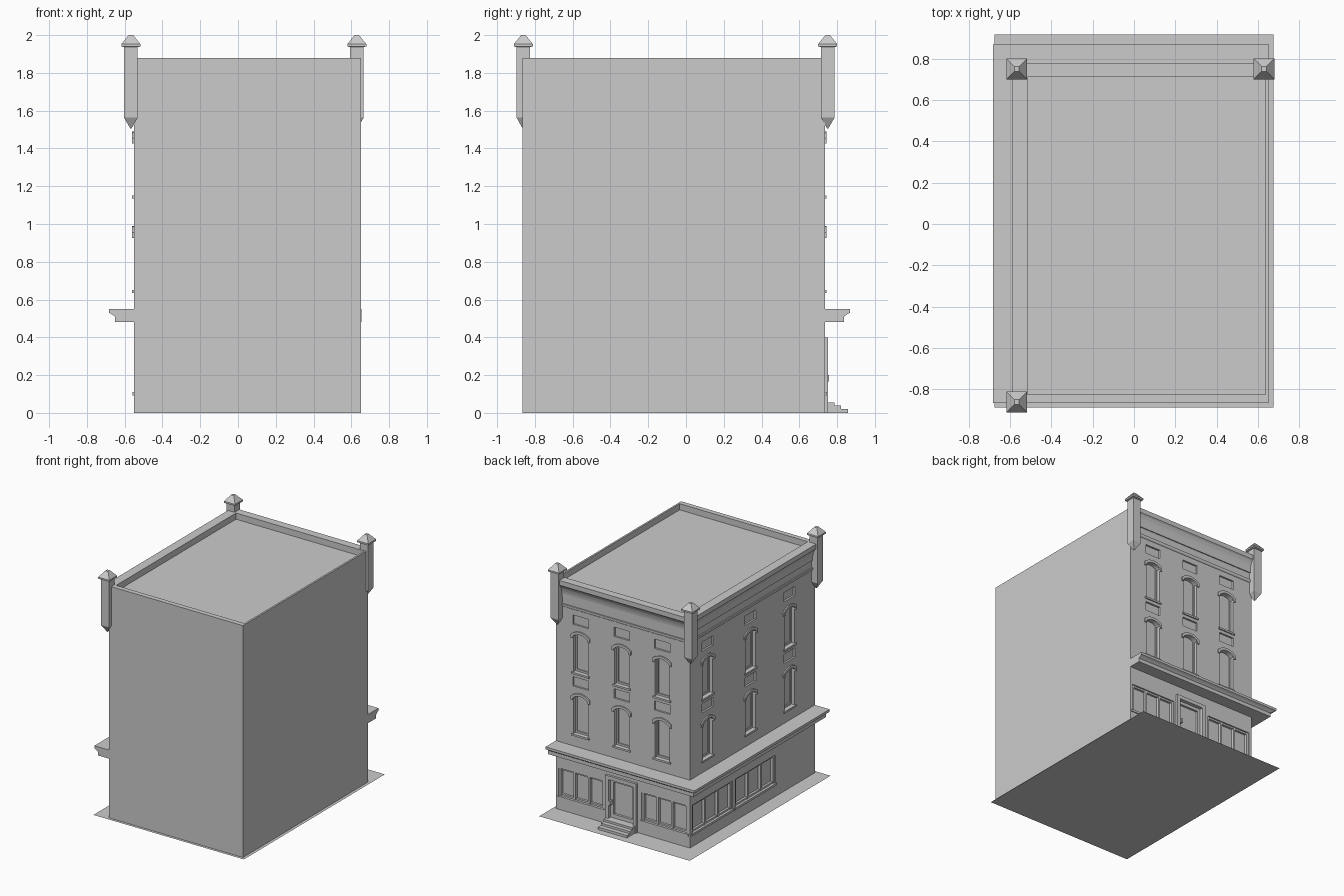
import bpy, bmesh, math
from mathutils import Vector

if "Cube" in bpy.data.objects:
    bpy.data.objects.remove(bpy.data.objects["Cube"])

# Building block extents: plain front/right walls, decorated back/left facades
X0, X1, Y0, Y1, TOP = -0.55, 0.65, -0.865, 0.735, 1.88

# Facade coordinates: u along the wall, d outwards, z up
FACADES = {
    "back": lambda u, d, z: Vector((u, Y1 + d, z)),
    "left": lambda u, d, z: Vector((X0 - d, u, z)),
}
meshes = {}


def part(name):
    return meshes.setdefault(name, bmesh.new())


def rings(name, loops, caps=True):
    """Skin a row of matching closed loops."""
    bm = part(name)
    vs = [[bm.verts.new(p) for p in loop] for loop in loops]
    n = len(vs[0])
    new = []
    for a, b in zip(vs, vs[1:]):
        for i in range(n):
            j = (i + 1) % n
            new.append(bm.faces.new((a[i], a[j], b[j], b[i])))
    if caps:
        new += [bm.faces.new(vs[0][::-1]), bm.faces.new(vs[-1])]
    bmesh.ops.recalc_face_normals(bm, faces=new)


def prism(name, side, outline, d0, d1):
    f = FACADES[side]
    rings(name, [[f(u, d, z) for u, z in outline] for d in (d0, d1)])


def slab(name, side, u0, u1, z0, z1, d0, d1):
    prism(name, side, [(u0, z0), (u1, z0), (u1, z1), (u0, z1)], d0, d1)


def box(name, x0, x1, y0, y1, z0, z1):
    rings(name, [[(x0, y0, z), (x1, y0, z), (x1, y1, z), (x0, y1, z)] for z in (z0, z1)])


def corner_sweep(name, profile, over=0.0):
    """Mitred moulding running along the back and left facades."""
    rings(name, [
        [(X1 + over, Y1 + o, z) for o, z in profile],
        [(X0 - o, Y1 + o, z) for o, z in profile],
        [(X0 - o, Y0, z) for o, z in profile]])


def arc(c, half, spring, rise, n=8):
    """Segmental arch points from right to left."""
    r = (half * half + rise * rise) / (2 * rise)
    a = math.asin(half / r)
    return [(c + r * math.sin(a - 2 * a * i / n),
             spring + rise - r + r * math.cos(a - 2 * a * i / n)) for i in range(n + 1)]


# Main block and roof recess behind the parapet
box("building_walls", X0, X1, Y0, Y1, 0, TOP)
box("wall_cutter", -0.515, 0.635, -0.825, 0.71, 1.83, 2.0)


# Arched windows with hood and sill, and recessed panels above them
def window(side, c, z):
    prism("wall_cutter", side, [(c - 0.065, z), (c + 0.065, z)] + arc(c, 0.065, z + 0.29, 0.028), -0.035, 0.05)
    outer = arc(c, 0.085, z + 0.305, 0.034)
    inner = arc(c, 0.067, z + 0.29, 0.028)[::-1]
    hood = [(c + 0.085, z + 0.275)] + outer + [(c - 0.085, z + 0.275), (c - 0.067, z + 0.275)] + inner + [(c + 0.067, z + 0.275)]
    prism("window_hoods", side, hood, -0.002, 0.01)
    slab("window_sills", side, c - 0.078, c + 0.078, z - 0.015, z, -0.005, 0.01)
    # sash frame inside the opening
    slab("window_sashes", side, c - 0.065, c + 0.065, z, z + 0.015, -0.036, -0.026)
    for s in (-1, 1):
        e = c + s * 0.065
        slab("window_sashes", side, min(e, e - s * 0.012), max(e, e - s * 0.012), z, z + 0.29, -0.036, -0.026)
    slab("wall_cutter", side, c - 0.07, c + 0.07, z + 0.385, z + 0.46, -0.015, 0.05)


for side, centres in (("back", (0.43, 0.06, -0.30)), ("left", (0.51, -0.04, -0.54))):
    for c in centres:
        for z in (0.65, 1.15):
            window(side, c, z)


# Shop windows divided by mullions
def shop_window(side, u0, u1, panes):
    z0, z1, b = 0.11, 0.335, 0.009
    slab("wall_cutter", side, u0, u1, z0, z1, -0.03, 0.05)
    slab("shop_sills", side, u0 - 0.012, u1 + 0.012, z0 - 0.018, z0, -0.005, 0.008)
    for i in range(panes + 1):
        u = u0 + b + (u1 - u0 - 2 * b) * i / panes
        slab("shop_mullions", side, u - b, u + b, z0, z1, -0.031, -0.008)
    for a in (z0, z1 - 0.014):
        slab("shop_mullions", side, u0, u1, a, a + 0.014, -0.031, -0.012)


shop_window("back", 0.22, 0.63, 3)
shop_window("back", -0.525, -0.115, 3)
shop_window("left", 0.19, 0.70, 3)
shop_window("left", -0.36, 0.15, 3)

# Door: frame, recessed leaf with panel border, handle and steps
slab("wall_cutter", "back", -0.05, 0.17, 0.055, 0.37, -0.03, 0.05)
for u0, u1, z0, z1 in ((-0.08, -0.05, 0, 0.37), (0.17, 0.20, 0, 0.37), (-0.08, 0.20, 0.37, 0.40)):
    slab("door_frame", "back", u0, u1, z0, z1, -0.002, 0.018)
for u0, u1, z0, z1 in ((-0.05, -0.025, 0.055, 0.37), (0.145, 0.17, 0.055, 0.37),
                       (-0.025, 0.145, 0.055, 0.085), (-0.025, 0.145, 0.345, 0.37)):
    slab("door_leaf", "back", u0, u1, z0, z1, -0.031, -0.012)
slab("door_handle", "back", 0.150, 0.164, 0.165, 0.20, -0.013, 0.022)
for reach, h in ((0.122, 0.02), (0.085, 0.038), (0.05, 0.055)):
    slab("door_steps", "back", -0.07, 0.19, 0, h, -0.002, reach)

# Shopfront canopy
corner_sweep("canopy", [(0, 0.48), (0.102, 0.48), (0.102, 0.51), (0.118, 0.522),
                        (0.133, 0.53), (0.133, 0.55), (0, 0.55)], 0.003)

# Cornice with flared cove, and string course below it
corner_sweep("cornice", [(0, 1.74), (0.008, 1.74), (0.008, 1.765), (0.011, 1.785), (0.018, 1.81),
                         (0.03, 1.832), (0.04, 1.842), (0.04, TOP), (0, TOP)])
corner_sweep("string_course", [(0, 1.655), (0.007, 1.66), (0.01, 1.668), (0.01, 1.68), (0, 1.68)])

# Square corner turrets with pointed ends
for x, y in ((-0.567, -0.861), (-0.567, 0.75), (0.629, 0.75)):
    rings("corner_turrets", [
        [(x + sx * h, y + sy * h, z) for sx, sy in ((-1, -1), (1, -1), (1, 1), (-1, 1))]
        for h, z in ((0.003, 1.505), (0.036, 1.563), (0.036, 1.936), (0.05, 1.94), (0.05, 1.953), (0.012, 2.0))])

# Pavement sheet under the building
pave = part("pavement")
pave.faces.new([pave.verts.new(p) for p in
                ((-0.675, -0.888, 0), (0.675, -0.888, 0), (0.675, 0.917, 0), (-0.675, 0.917, 0))])

# Turn the collected parts into objects
objs = {}
for name, bm in meshes.items():
    me = bpy.data.meshes.new(name)
    bm.to_mesh(me)
    bm.free()
    objs[name] = bpy.data.objects.new(name, me)
    bpy.context.collection.objects.link(objs[name])

# Carve the openings
cutter = objs["wall_cutter"]
cutter.hide_render = True
cutter.display_type = 'WIRE'
mod = objs["building_walls"].modifiers.new("openings", 'BOOLEAN')
mod.operation = 'DIFFERENCE'
mod.solver = 'EXACT'
mod.object = cutter
